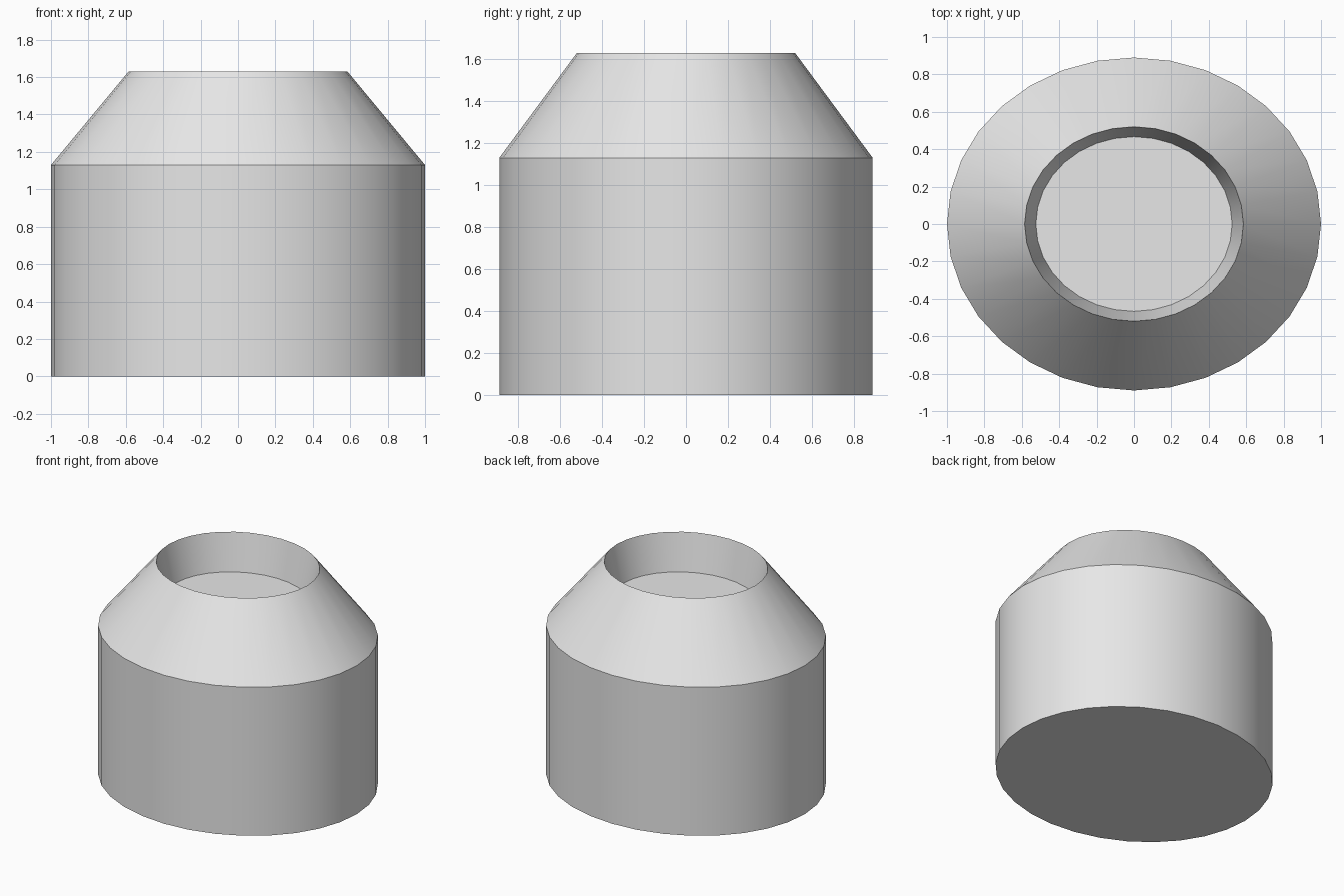
import bpy, bmesh, math

if "Cube" in bpy.data.objects:
    bpy.data.objects.remove(bpy.data.objects["Cube"])

SIDES = 32
# Profile rings from base to recessed floor: x radius, y radius, height
RINGS = [(1.0, 0.89, 0.0), (1.0, 0.89, 1.13), (0.585, 0.52, 1.63), (0.525, 0.467, 1.35)]

grey = bpy.data.materials.new("light grey")
grey.diffuse_color = (0.8, 0.8, 0.8, 1)
grey.use_nodes = True
grey.node_tree.nodes["Principled BSDF"].inputs["Base Color"].default_value = grey.diffuse_color

# Oval pot: straight wall, sloped shoulder, tapered recess
bm = bmesh.new()
loops = []
for rx, ry, z in RINGS:
    angles = [2 * math.pi * i / SIDES for i in range(SIDES)]
    loops.append([bm.verts.new((rx * math.cos(a), ry * math.sin(a), z)) for a in angles])
for low, high in zip(loops, loops[1:]):
    for i in range(SIDES):
        j = (i + 1) % SIDES
        bm.faces.new((low[i], low[j], high[j], high[i]))

# Flat base and recess floor
bm.faces.new(loops[0][::-1])
bm.faces.new(loops[-1])

mesh = bpy.data.meshes.new("oval_pot")
bm.to_mesh(mesh)
bm.free()
mesh.materials.append(grey)
pot = bpy.data.objects.new("oval_pot", mesh)
bpy.context.collection.objects.link(pot)
bpy.context.view_layer.objects.active = pot
pot.select_set(True)
bpy.ops.object.shade_smooth_by_angle(angle=math.radians(30))
